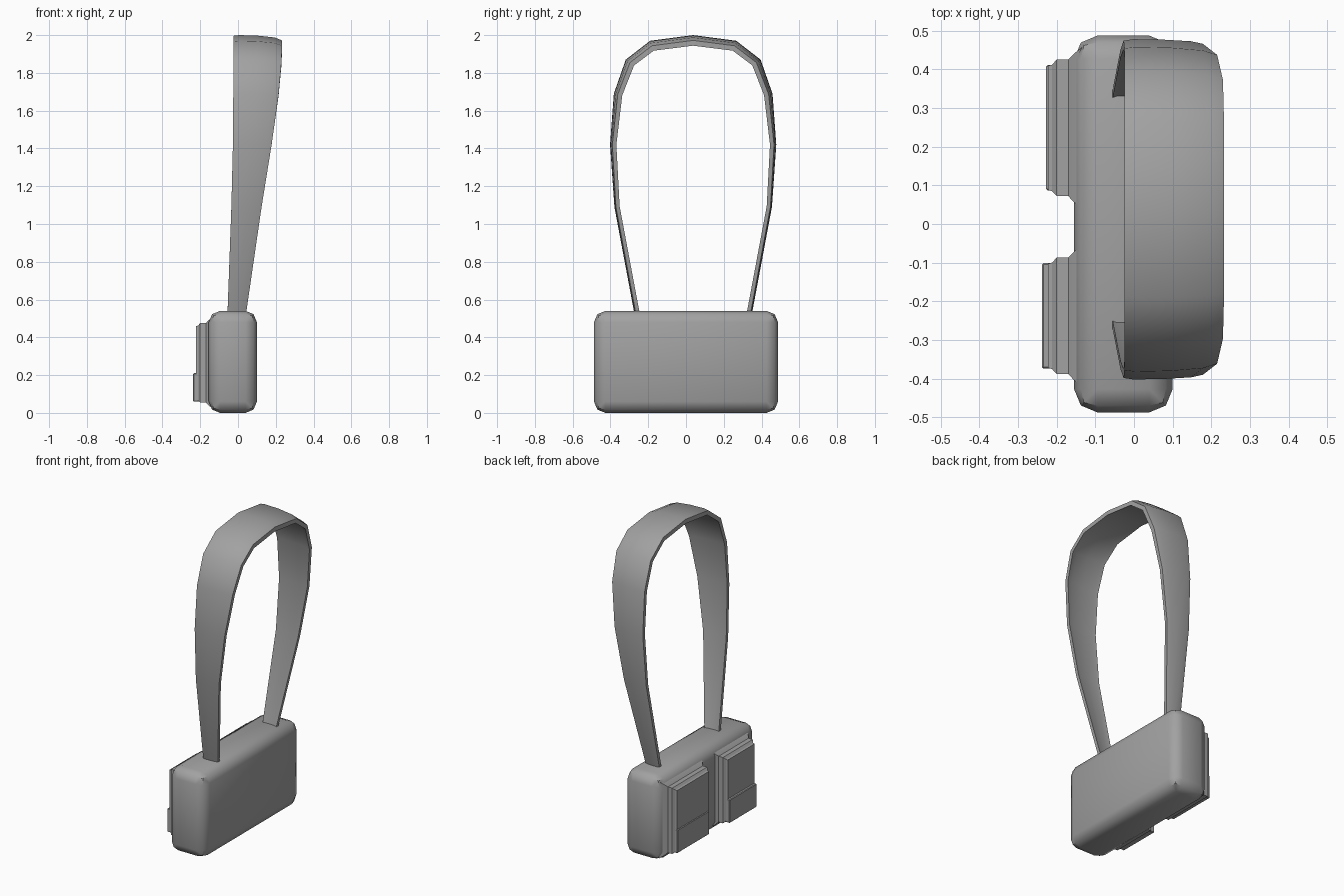
import bpy, bmesh
from mathutils import Vector

cube = bpy.data.objects.get("Cube")
if cube:
    bpy.data.objects.remove(cube, do_unlink=True)

grey = bpy.data.materials.new("plain_grey")
grey.use_nodes = True
COLOUR = (0.36, 0.36, 0.36, 1)
grey.diffuse_color = COLOUR
grey.node_tree.nodes["Principled BSDF"].inputs["Base Color"].default_value = COLOUR


def finish(bm, name, angle=0.6):
    bmesh.ops.recalc_face_normals(bm, faces=bm.faces)
    mesh = bpy.data.meshes.new(name)
    bm.to_mesh(mesh)
    bm.free()
    obj = bpy.data.objects.new(name, mesh)
    bpy.context.collection.objects.link(obj)
    mesh.materials.append(grey)
    bpy.ops.object.select_all(action="DESELECT")
    obj.select_set(True)
    bpy.context.view_layer.objects.active = obj
    bpy.ops.object.shade_smooth_by_angle(angle=angle)
    return obj


def box(name, lo, hi, bevel, segments=1, angle=0.6):
    lo, hi = Vector(lo), Vector(hi)
    bm = bmesh.new()
    bmesh.ops.create_cube(bm, size=1)
    for v in bm.verts:
        v.co = (lo + hi) / 2 + v.co * (hi - lo)
    bmesh.ops.bevel(bm, geom=bm.edges[:], offset=bevel, segments=segments,
                    profile=0.5, affect="EDGES")
    return finish(bm, name, angle)


def skin(bm, rings):
    """Join rings of points into a capped tube."""
    loops = [[bm.verts.new(p) for p in ring] for ring in rings]
    n = len(loops[0])
    for a, b in zip(loops, loops[1:]):
        for i in range(n):
            j = (i + 1) % n
            bm.faces.new((a[i], a[j], b[j], b[i]))
    bm.faces.new(loops[0])
    bm.faces.new(loops[-1])


# Rounded bag body
box("bag_body", (-0.155, -0.487, 0), (0.1, 0.487, 0.54), 0.06, 2, 0.8)

# Pouches: flared skirt, block and chamfered lid, from (x, margin) steps
STEPS = [(-0.13, 0.035), (-0.155, 0.016), (-0.17, 0), (-0.2, 0), (-0.212, -0.013), (-0.223, -0.016)]


def pouch(name, y0, y1, band_x):
    bm = bmesh.new()
    skin(bm, [[(x, y0 - m, 0.055 - m), (x, y1 + m, 0.055 - m),
               (x, y1 + m, 0.475 + m), (x, y0 - m, 0.475 + m)] for x, m in STEPS])
    finish(bm, name + "_pouch", 0.3)
    box(name + "_pouch_band", (band_x, y0 + 0.014, 0.06), (-0.19, y1 - 0.014, 0.21), 0.004)


pouch("left", 0.072, 0.425, -0.227)
pouch("right", -0.388, -0.087, -0.238)

# Strap: half of the loop as (y from centre, z, front x, back x), then mirrored
MID = 0.038
HALF = [(0.295, 0.48, -0.057, 0.037), (0.314, 0.54, -0.055, 0.045),
        (0.417, 1.09, -0.035, 0.125), (0.44, 1.42, -0.027, 0.178),
        (0.42, 1.69, -0.025, 0.215), (0.357, 1.87, -0.025, 0.23),
        (0.228, 1.97, -0.025, 0.233)]
path = [(-y, z, a, b) for y, z, a, b in HALF] + [(0, 2.0, -0.025, 0.233)]
path += HALF[::-1]

rings = []
for i, (y, z, a, b) in enumerate(path):
    p, q = path[max(i - 1, 0)], path[min(i + 1, len(path) - 1)]
    inward = Vector((0, q[1] - p[1], p[0] - q[0])).normalized()
    inset = 0.008 + 0.02 * max(0, min(1, (z - 1.3) / 0.6))
    thick = 0.02 + 0.008 * max(0, (z - 1.3) / 0.7)
    # Outer face from front to back, then the inner face in reverse
    section = [(0, 0.004), (0.12, 0), (0.5, 0.1 * inset), (0.85, 0.45 * inset), (1, inset)]
    outer = [Vector((a + (b - a) * u, y + MID, z)) + inward * d for u, d in section]
    inner = [v + inward * thick for v in reversed(outer)]
    rings.append(outer + inner)
bm = bmesh.new()
skin(bm, rings)
finish(bm, "shoulder_strap", 0.7)
